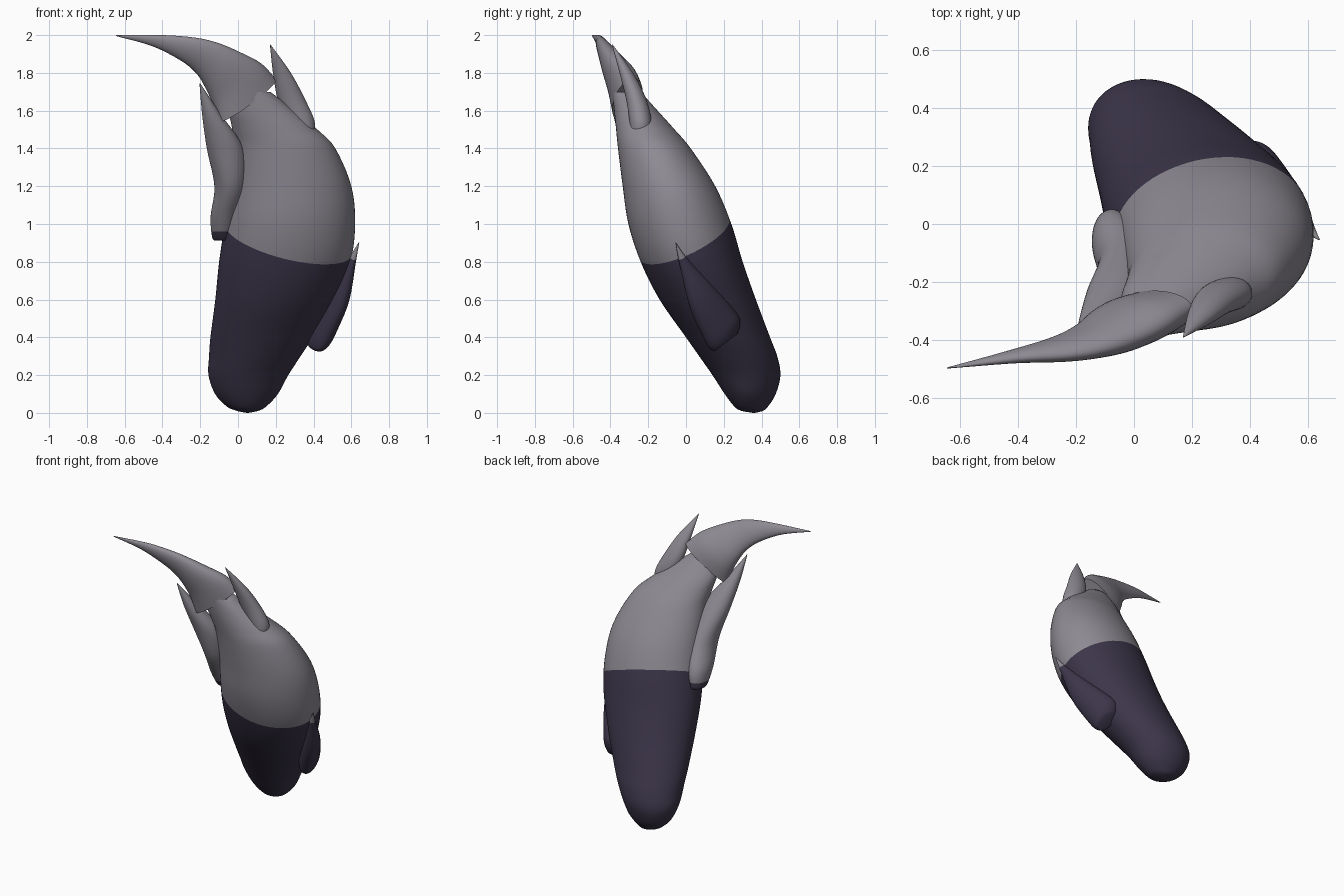
import bpy
import bmesh
from math import cos, sin, pi, radians
from mathutils import Vector

if "Cube" in bpy.data.objects:
    bpy.data.objects.remove(bpy.data.objects["Cube"])


def make_material(name, colour):
    mat = bpy.data.materials.new(name)
    mat.use_nodes = True
    mat.diffuse_color = (*colour, 1)
    shader = mat.node_tree.nodes["Principled BSDF"]
    shader.inputs["Base Color"].default_value = (*colour, 1)
    shader.inputs["Roughness"].default_value = 0.6
    return mat


grey = make_material("warm grey", (0.27, 0.255, 0.29))
purple = make_material("dark purple", (0.045, 0.036, 0.068))


def catmull(a, b, c, d, t):
    return 0.5 * (2 * b + (c - a) * t + (2 * a - 5 * b + 4 * c - d) * t * t
                  + (3 * b - a - 3 * c + d) * t ** 3)


def refine(rings, steps):
    """Smoothly add in-between rings to a list of (end, end, depth) vectors."""
    last = len(rings) - 1
    result = []
    for i in range(last):
        near = [rings[min(max(i + k, 0), last)] for k in (-1, 0, 1, 2)]
        for s in range(steps):
            result.append([catmull(*vectors, s / steps) for vectors in zip(*near)])
    return result + [rings[last]]


def loft(name, rings, split=None, sides=40, steps=5):
    """Skin oval rings; faces under the split plane (point, normal) go purple."""
    bm = bmesh.new()
    loops = []
    for start, end, depth in refine(rings, steps):
        middle, half = (start + end) / 2, (end - start) / 2
        angles = [2 * pi * k / sides for k in range(sides)]
        loops.append([bm.verts.new(middle + half * cos(a) + depth * sin(a))
                      for a in angles])
    for low, high in zip(loops, loops[1:]):
        for k in range(sides):
            n = (k + 1) % sides
            bm.faces.new((low[k], low[n], high[n], high[k]))
    bm.faces.new(loops[0])
    bm.faces.new(loops[-1])
    if split:
        point, normal = split
        bmesh.ops.bisect_plane(bm, geom=bm.verts[:] + bm.edges[:] + bm.faces[:],
                               plane_co=point, plane_no=normal)
        for face in bm.faces:
            below = (face.calc_center_median() - point).dot(normal) < 0
            face.material_index = int(below)
    bmesh.ops.recalc_face_normals(bm, faces=bm.faces[:])
    mesh = bpy.data.meshes.new(name)
    bm.to_mesh(mesh)
    bm.free()
    mesh.materials.append(grey)
    mesh.materials.append(purple)
    obj = bpy.data.objects.new(name, mesh)
    bpy.context.collection.objects.link(obj)
    bpy.ops.object.select_all(action="DESELECT")
    obj.select_set(True)
    bpy.context.view_layer.objects.active = obj
    bpy.ops.object.shade_smooth_by_angle(angle=radians(50))


def level_ring(left, right, front, back, z, skew=0):
    """Horizontal oval given by its extents, optionally skewed sideways."""
    y = (front + back) / 2
    return (Vector((left, y, z)), Vector((right, y, z)),
            Vector((skew * (right - left) / 2, (back - front) / 2, 0)))


def tilted_ring(start, end, depth):
    """Oval spanning two points, with a free depth direction."""
    return Vector(start), Vector(end), Vector(depth)


body_split = (Vector((0, 0, 1)), Vector((0.28, -0.47, 1)).normalized())
spike_split = (Vector((0, 0, 0.96)), Vector((0, 0, 1)))

# Leaning body
body = [
    (0.045, 0.055, 0.355, 0.365, 0),
    (-0.01, 0.11, 0.29, 0.41, 0.012),
    (-0.06, 0.15, 0.255, 0.435, 0.035),
    (-0.12, 0.21, 0.205, 0.475, 0.1),
    (-0.155, 0.265, 0.14, 0.5, 0.2),
    (-0.152, 0.33, 0.07, 0.483, 0.3),
    (-0.145, 0.395, 0, 0.445, 0.4),
    (-0.12, 0.51, -0.14, 0.37, 0.6),
    (-0.1, 0.595, -0.24, 0.3, 0.8),
    (-0.07, 0.62, -0.305, 0.24, 1),
    (-0.04, 0.6, -0.335, 0.155, 1.2),
    (-0.02, 0.515, -0.36, 0.025, 1.4),
    (-0.03, 0.42, -0.37, -0.06, 1.5),
    (-0.045, 0.3, -0.38, -0.15, 1.6),
    (-0.02, 0.17, -0.39, -0.24, 1.7),
]
loft("body", [level_ring(*r, skew=0.14 * (r[-1] - 1)) for r in body],
     body_split, sides=64)

# Curved horn at the top: outer edge, inner edge, depth
horn = [
    ((0.2, -0.315, 1.755), (-0.1, -0.305, 1.555), (-0.03, -0.08, -0.055)),
    ((0.125, -0.35, 1.845), (-0.135, -0.32, 1.64), (-0.01, -0.08, -0.03)),
    ((0.01, -0.395, 1.91), (-0.17, -0.345, 1.715), (0, -0.072, -0.01)),
    ((-0.11, -0.43, 1.96), (-0.215, -0.38, 1.79), (0, -0.055, 0)),
    ((-0.23, -0.45, 1.987), (-0.295, -0.415, 1.86), (0, -0.04, 0)),
    ((-0.4, -0.463, 2), (-0.45, -0.455, 1.94), (0, -0.022, 0)),
    ((-0.645, -0.497, 2), (-0.645, -0.497, 1.995), (0, -0.002, 0)),
]
loft("horn", [tilted_ring(*r) for r in horn])

# Upper left spike
upper_spike = [
    (0.3, 0.395, -0.285, -0.2, 1.465),
    (0.285, 0.404, -0.295, -0.188, 1.485),
    (0.255, 0.404, -0.3, -0.183, 1.55),
    (0.21, 0.355, -0.317, -0.21, 1.66),
    (0.185, 0.28, -0.352, -0.28, 1.8),
    (0.169, 0.172, -0.392, -0.388, 1.95),
]
loft("upper_spike", [level_ring(*r) for r in upper_spike])

# Right spike with a purple root
right_spike = [
    (-0.125, -0.03, -0.085, 0.04, 0.912),
    (-0.138, -0.02, -0.105, 0.05, 0.935),
    (-0.145, 0.01, -0.175, 0.04, 1.04),
    (-0.125, 0.05, -0.275, -0.045, 1.2),
    (-0.165, 0.03, -0.338, -0.165, 1.4),
    (-0.19, -0.09, -0.385, -0.29, 1.58),
    (-0.204, -0.2, -0.41, -0.405, 1.745),
]
loft("right_spike", [level_ring(*r) for r in right_spike], spike_split)

# Lower left spike with a grey tip: front edge, back edge, depth
lower_spike = [
    ((0.43, 0.15, 0.325), (0.405, 0.27, 0.415), (0.052, 0, 0)),
    ((0.44, 0.125, 0.34), (0.41, 0.285, 0.465), (0.068, 0, 0)),
    ((0.468, 0.09, 0.4), (0.425, 0.27, 0.525), (0.076, 0, 0)),
    ((0.54, 0.02, 0.56), (0.52, 0.14, 0.675), (0.06, 0, 0)),
    ((0.605, -0.035, 0.79), (0.6, 0.005, 0.82), (0.022, 0, 0)),
    ((0.64, -0.056, 0.9), (0.64, -0.054, 0.902), (0.002, 0, 0)),
]
loft("lower_spike", [tilted_ring(*r) for r in lower_spike], body_split)
